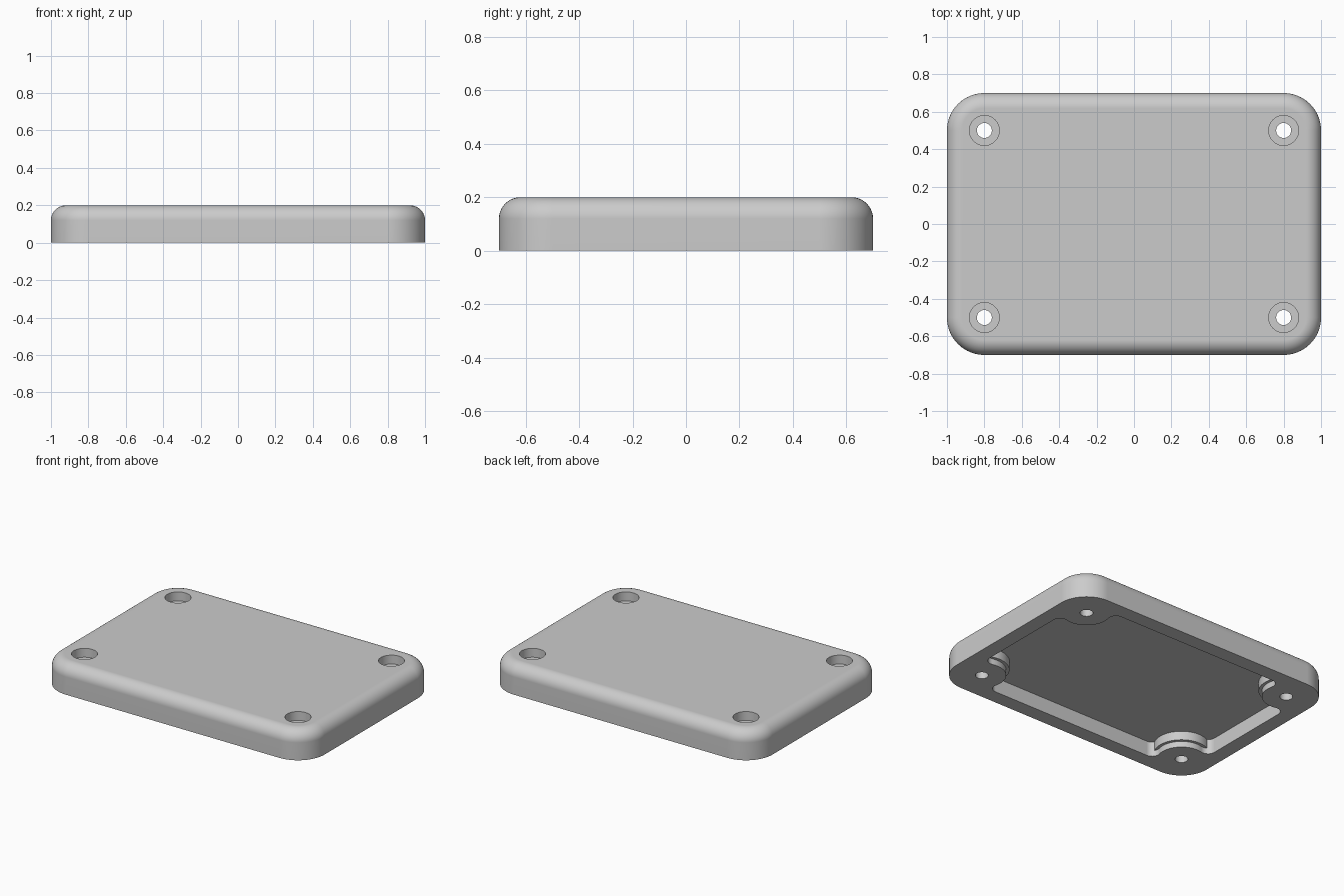
import bpy
import bmesh
from math import sin, cos, pi, atan2, sqrt

if "Cube" in bpy.data.objects:
    bpy.data.objects.remove(bpy.data.objects["Cube"], do_unlink=True)

HALF_X, HALF_Y, HEIGHT = 1.0, 0.7, 0.2
CORNER, EDGE = 0.2, 0.08              # plan corner radius, top edge rounding
HOLE_X, HOLE_Y = 0.8, 0.5             # screw positions
WALL, DEPTH = 0.1, 0.1                # rim thickness, underside pocket depth
BOSS, BLEND = 0.15, 0.05              # lower boss radius and its blend into the rim
SIGNS = [(1, 1), (-1, 1), (-1, -1), (1, -1)]


def arc(cx, cy, r, start, end, steps):
    return [(cx + r * cos(start + (end - start) * i / steps),
             cy + r * sin(start + (end - start) * i / steps)) for i in range(steps + 1)]


def four_quarters(quarter):
    """Mirror a first-quadrant outline into a closed counter-clockwise loop."""
    loop = []
    for sx, sy in SIGNS:
        points = [(sx * x, sy * y) for x, y in quarter]
        loop += points if sx * sy > 0 else points[::-1]
    return loop


def loft(name, rings):
    """Solid from matching outlines, each given as (points, z)."""
    bm = bmesh.new()
    rows = [[bm.verts.new((x, y, z)) for x, y in pts] for pts, z in rings]
    for low, high in zip(rows, rows[1:]):
        n = len(low)
        for i in range(n):
            j = (i + 1) % n
            bm.faces.new((low[i], low[j], high[j], high[i]))
    bm.faces.new(rows[0][::-1])
    bm.faces.new(rows[-1])
    bmesh.ops.recalc_face_normals(bm, faces=bm.faces)
    mesh = bpy.data.meshes.new(name)
    bm.to_mesh(mesh)
    bm.free()
    obj = bpy.data.objects.new(name, mesh)
    bpy.context.collection.objects.link(obj)
    return obj


def cylinder(name, x, y, r, low, high):
    circle = arc(x, y, r, 0, 2 * pi, 48)[:-1]
    return loft(name, [(circle, low), (circle, high)])


def combine(target, tool, operation):
    """Apply a boolean and discard the tool."""
    tool.hide_render = True
    mod = target.modifiers.new(tool.name, "BOOLEAN")
    mod.object, mod.operation, mod.solver = tool, operation, "EXACT"
    bpy.context.view_layer.objects.active = target
    bpy.ops.object.modifier_apply(modifier=mod.name)
    bpy.data.objects.remove(tool, do_unlink=True)


# Cover shell: rounded rectangle with a rounded top edge
def plan(inset):
    return four_quarters(arc(HALF_X - CORNER, HALF_Y - CORNER, CORNER - inset, 0, pi / 2, 16))


rings = [(plan(0), 0)]
for i in range(11):
    a = pi / 2 * i / 10
    rings.append((plan(EDGE * (1 - cos(a))), HEIGHT - EDGE + EDGE * sin(a)))
cover = loft("cover_plate", rings)

# Underside pocket that curves around the corner bosses
in_x, in_y = HALF_X - WALL, HALF_Y - WALL
near = in_x - HOLE_X - BLEND
reach = sqrt((BOSS + BLEND) ** 2 - near ** 2)
tilt = atan2(near, reach)
quarter = (arc(in_x - BLEND, HOLE_Y - reach, BLEND, 0, pi / 2 + tilt, 10)
           + arc(HOLE_X, HOLE_Y, BOSS, 1.5 * pi + tilt, pi - tilt, 20)[1:-1]
           + arc(HOLE_X - reach, in_y - BLEND, BLEND, -tilt, pi / 2, 10))
pocket = four_quarters(quarter)
combine(cover, loft("pocket_cutter", [(pocket, -0.1), (pocket, DEPTH)]), "DIFFERENCE")

# Wider boss collars, then stepped screw holes
for sx, sy in SIGNS:
    x, y = sx * HOLE_X, sy * HOLE_Y
    combine(cover, cylinder("boss_collar", x, y, 0.17, 0.04, 0.12), "UNION")
    combine(cover, cylinder("screw_hole", x, y, 0.04, -0.1, 0.3), "DIFFERENCE")
    combine(cover, cylinder("screw_recess", x, y, 0.08, 0.14, 0.3), "DIFFERENCE")

# Plain grey finish
grey = bpy.data.materials.new("plain_grey")
grey.use_nodes = True
colour = (0.6, 0.6, 0.6, 1)
grey.diffuse_color = colour
grey.node_tree.nodes["Principled BSDF"].inputs["Base Color"].default_value = colour
cover.data.materials.clear()
cover.data.materials.append(grey)
for face in cover.data.polygons:
    face.material_index = 0

# Smooth curves, crisp edges
bpy.ops.object.select_all(action="DESELECT")
cover.select_set(True)
bpy.context.view_layer.objects.active = cover
bpy.ops.object.shade_smooth_by_angle(angle=pi / 6)
weighted = cover.modifiers.new("even_shading", "WEIGHTED_NORMAL")
weighted.keep_sharp = True
